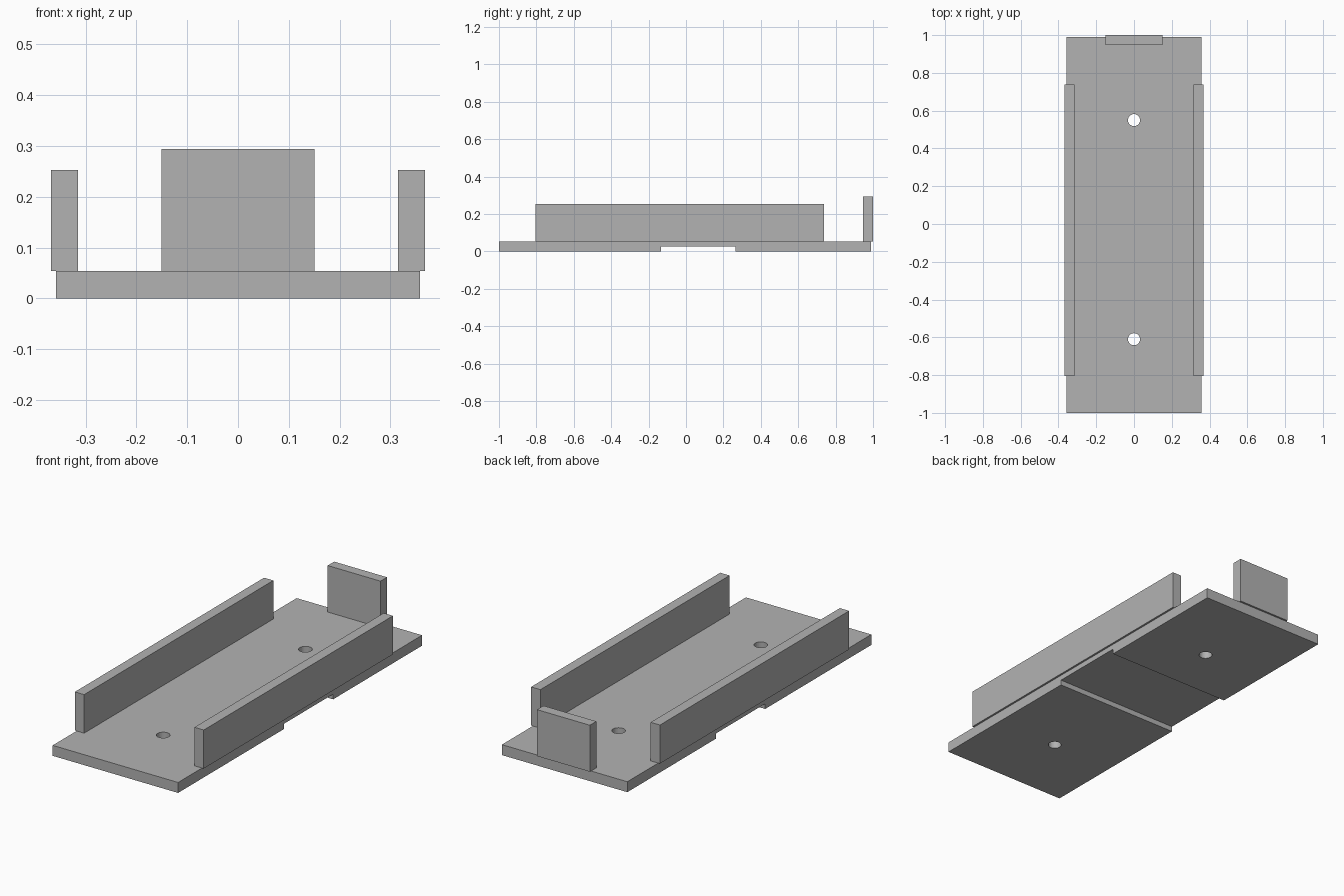
import bpy
import bmesh
from mathutils import Matrix

if "Cube" in bpy.data.objects:
    bpy.data.objects.remove(bpy.data.objects["Cube"])

grey = bpy.data.materials.new("plain grey")
grey.use_nodes = True
colour = (0.45, 0.45, 0.45, 1)
grey.diffuse_color = colour
grey.node_tree.nodes["Principled BSDF"].inputs["Base Color"].default_value = colour

BASE_TOP = 0.054


def add_object(name, bm):
    bmesh.ops.recalc_face_normals(bm, faces=bm.faces)
    mesh = bpy.data.meshes.new(name)
    bm.to_mesh(mesh)
    bm.free()
    mesh.materials.append(grey)
    obj = bpy.data.objects.new(name, mesh)
    bpy.context.scene.collection.objects.link(obj)
    return obj


def box(name, low, high):
    bm = bmesh.new()
    bmesh.ops.create_cube(bm, size=1)
    for v in bm.verts:
        v.co = [b if c > 0 else a for c, a, b in zip(v.co, low, high)]
    return add_object(name, bm)


def extruded_profile(name, profile, half_width):
    """Side outline (y, z) extruded across x."""
    bm = bmesh.new()
    face = bm.faces.new([bm.verts.new((-half_width, y, z)) for y, z in profile])
    result = bmesh.ops.extrude_face_region(bm, geom=[face])
    moved = [g for g in result["geom"] if isinstance(g, bmesh.types.BMVert)]
    bmesh.ops.translate(bm, verts=moved, vec=(2 * half_width, 0, 0))
    return add_object(name, bm)


# Base plate with a shallow channel across its underside
base = extruded_profile("base_plate", [
    (-1, 0), (-0.135, 0), (-0.135, 0.027), (0.265, 0.027), (0.265, 0),
    (0.99, 0), (0.99, BASE_TOP), (-1, BASE_TOP)], 0.358)

# Screw holes through the plate
for label, y in (("front", -0.61), ("back", 0.55)):
    bm = bmesh.new()
    bmesh.ops.create_cone(bm, cap_ends=True, segments=32, radius1=0.032,
                          radius2=0.032, depth=0.3,
                          matrix=Matrix.Translation((0, y, 0)))
    cutter = add_object(label + "_hole_cutter", bm)
    cutter.hide_render = True
    cutter.hide_viewport = True
    cut = base.modifiers.new(label + "_hole", "BOOLEAN")
    cut.operation = "DIFFERENCE"
    cut.solver = "EXACT"
    cut.object = cutter

# Side rails, slightly overhanging the plate
for label, x0, x1 in (("left", 0.315, 0.368), ("right", -0.368, -0.315)):
    box(label + "_rail", (x0, -0.805, BASE_TOP), (x1, 0.738, 0.253))

# Upright stop at the back edge
box("back_stop", (-0.151, 0.947, BASE_TOP), (0.151, 1, 0.294))
